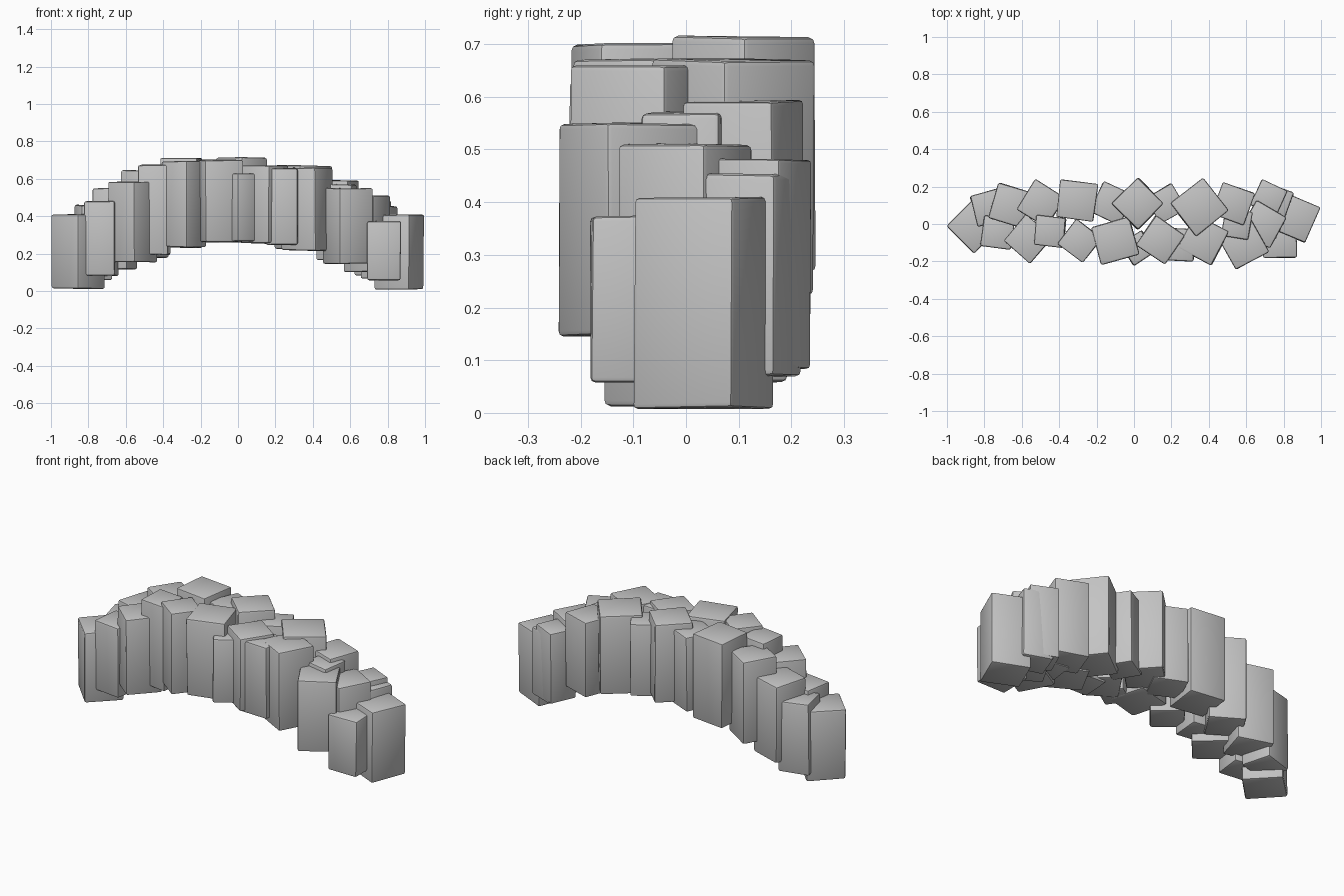
import bpy, bmesh, math, random
from mathutils import Vector

random.seed(4)
if "Cube" in bpy.data.objects:
    bpy.data.objects.remove(bpy.data.objects["Cube"])

stone = bpy.data.materials.new("grey stone")
stone.use_nodes = True
GREY = (0.55, 0.55, 0.55, 1)
stone.diffuse_color = GREY
stone.node_tree.nodes["Principled BSDF"].inputs["Base Color"].default_value = GREY


def underside(x):
    """Height of the arch's lower curve."""
    return 0.265 - 0.345 * x * x


def block(name, x, y, size, turn, top):
    """One upright, worn stone, turned about its own vertical axis."""
    low = underside(x)
    bm = bmesh.new()
    bmesh.ops.create_cube(bm, size=1)
    for v in bm.verts:
        v.co = Vector((v.co.x * size, v.co.y * size, (v.co.z + 0.5) * (top - low)))
        v.co += Vector([random.uniform(-0.003, 0.003) for _ in range(3)])
    # Worn edges, with slightly deeper wear on some of them
    bmesh.ops.bevel(bm, geom=bm.edges[:], offset=random.uniform(0.007, 0.012),
                    segments=2, profile=0.5, affect='EDGES')
    mesh = bpy.data.meshes.new(name)
    bm.to_mesh(mesh)
    bm.free()
    mesh.materials.append(stone)
    ob = bpy.data.objects.new(name, mesh)
    ob.location = (x, y, low)
    ob.rotation_euler.z = math.radians(turn)
    bpy.context.collection.objects.link(ob)
    return ob


# Front row, right to left: x, y, size, turn, top
front_row = [
    (-.855, -.01, .207, 45, .41),
    (-.73, -.045, .165, -8, .48),
    (-.565, -.08, .188, -40, .585),
    (-.45, -.04, .16, -5, .675),
    (-.29, -.09, .17, -38, .695),
    (-.1, -.09, .21, 15, .70),
    (.02, -.13, .14, 33, .63),
    (.14, -.085, .19, -35, .67),
    (.24, -.11, .17, -3, .655),
    (.37, -.085, .205, -28, .66),
    (.55, 0, .15, -10, .57),
    (.585, -.11, .2, 29, .55),
    (.69, .0, .19, -30, .51),
    (.78, -.09, .18, 0, .375),
]
# Back row, right to left
back_row = [
    (-.775, .09, .17, 15, .46),
    (-.66, .1, .195, -17, .55),
    (-.5, .11, .19, -32, .645),
    (-.305, .125, .2, -7, .71),
    (-.12, .11, .18, -25, .68),
    (.02, .11, .2, 45, .715),
    (.17, .11, .16, 30, .66),
    (.35, .09, .225, 38, .67),
    (.53, .11, .18, -20, .593),
    (.72, .14, .15, -25, .48),
    (.755, .12, .16, -20, .455),
    (.86, .033, .205, -23, .41),
]

stones = []
for row, label in ((front_row, "front_stone"), (back_row, "back_stone")):
    for i, spec in enumerate(row):
        stones.append(block(f"{label}_{i + 1}", *spec))

# Smooth the worn edges, keep the hard ones
bpy.ops.object.select_all(action='DESELECT')
for ob in stones:
    ob.select_set(True)
bpy.context.view_layer.objects.active = stones[0]
bpy.ops.object.shade_smooth_by_angle(angle=math.radians(35))
